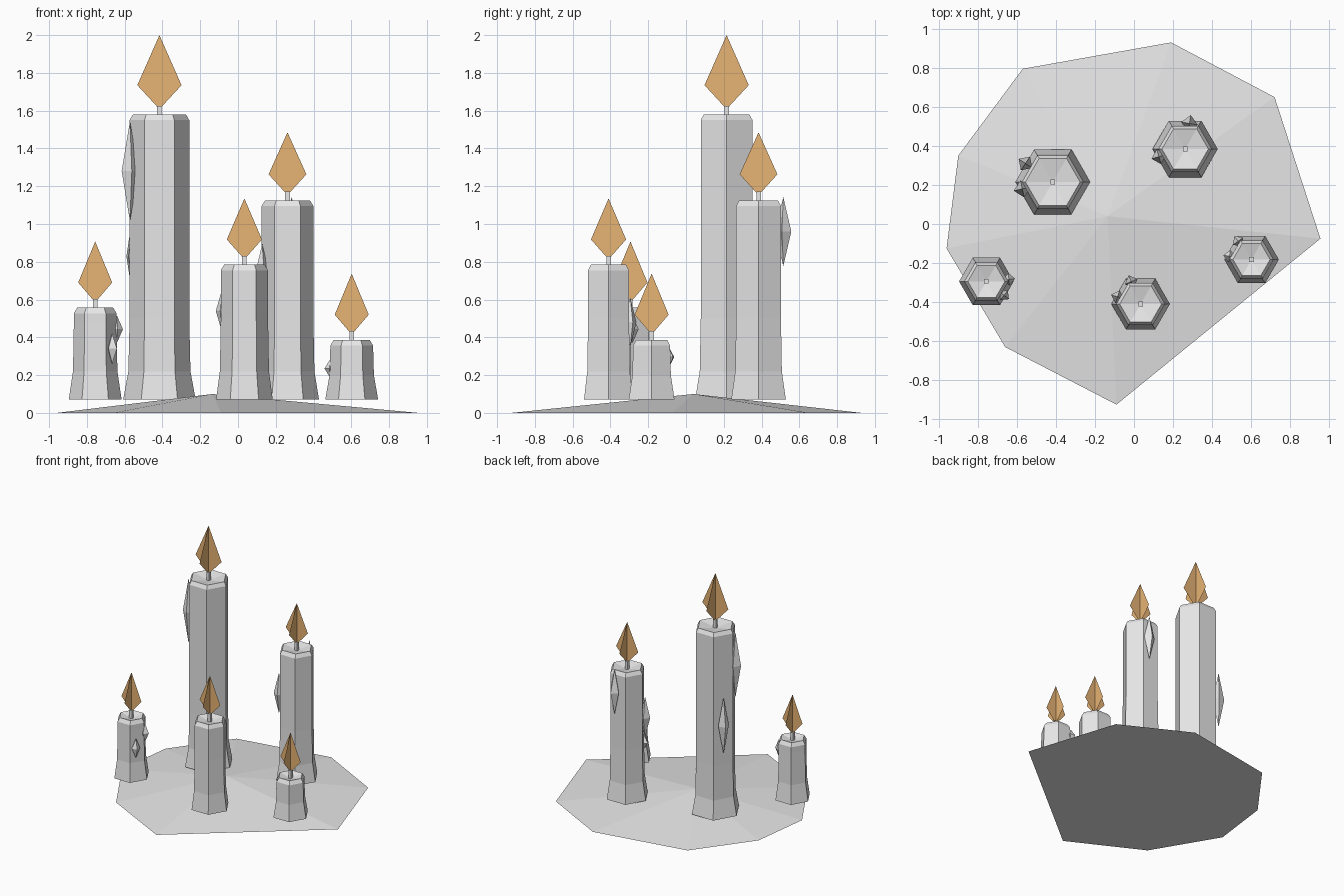
import bpy, math

if "Cube" in bpy.data.objects:
    bpy.data.objects.remove(bpy.data.objects["Cube"])


def material(name, color):
    m = bpy.data.materials.new(name)
    m.diffuse_color = (*color, 1)
    m.use_nodes = True
    m.node_tree.nodes["Principled BSDF"].inputs["Base Color"].default_value = m.diffuse_color
    return m


WAX = material("grey_wax", (0.8, 0.8, 0.8))
FLAME = material("amber_flame", (0.9, 0.51, 0.195))


def make(name, verts, faces, mat):
    me = bpy.data.meshes.new(name)
    me.from_pydata(verts, [], faces)
    me.materials.append(mat)
    ob = bpy.data.objects.new(name, me)
    bpy.context.collection.objects.link(ob)
    return ob


def lathe(name, x, y, profile, sides, angle=0.0):
    """Spin (radius, z) points, listed bottom to top; radius 0 is a pole."""
    verts, rings, faces = [], [], []
    for r, z in profile:
        n = 1 if r == 0 else sides
        rings.append([len(verts) + i for i in range(n)])
        for i in range(n):
            a = angle + 2 * math.pi * i / sides
            verts.append((x + r * math.cos(a), y + r * math.sin(a), z))
    for a, b in zip(rings, rings[1:]):
        for i in range(sides):
            j = (i + 1) % sides
            if len(a) == 1:
                faces.append((a[0], b[j], b[i]))
            elif len(b) == 1:
                faces.append((a[i], a[j], b[0]))
            else:
                faces.append((a[i], a[j], b[j], b[i]))
    if len(rings[0]) > 1:
        faces.append(tuple(reversed(rings[0])))
    if len(rings[-1]) > 1:
        faces.append(tuple(rings[-1]))
    return make(name, verts, faces, WAX)


# Wax puddle: irregular outline rising to a low peak
outline = [(0.955, -0.075), (0.72, 0.65), (0.19, 0.93), (-0.57, 0.795),
           (-0.90, 0.35), (-0.96, -0.125), (-0.66, -0.63), (-0.09, -0.925)]
n = len(outline)
make("wax_puddle", [(x, y, 0) for x, y in outline] + [(-0.135, 0.04, 0.10)],
     [(i, (i + 1) % n, n) for i in range(n)] + [tuple(reversed(range(n)))], WAX)

# x, y, body radius, foot radius, top z, flame middle z, flame top z, flame half width,
# drips as (x, y, z, radius, half height)
candles = [
    (-0.416, 0.215, 0.158, 0.192, 1.58, 1.735, 2.0, 0.117,
     [(-0.572, 0.18, 1.28, 0.045, 0.265), (-0.556, 0.31, 0.83, 0.042, 0.23)]),
    (-0.756, -0.294, 0.113, 0.14, 0.557, 0.69, 0.907, 0.09,
     [(-0.641, -0.283, 0.443, 0.032, 0.073), (-0.666, -0.365, 0.34, 0.032, 0.08)]),
    (0.262, 0.384, 0.137, 0.167, 1.125, 1.263, 1.485, 0.10,
     [(0.284, 0.515, 0.96, 0.043, 0.183), (0.128, 0.345, 0.73, 0.04, 0.165)]),
    (0.034, -0.41, 0.125, 0.15, 0.785, 0.918, 1.135, 0.093,
     [(-0.084, -0.373, 0.54, 0.035, 0.115), (-0.014, -0.295, 0.48, 0.035, 0.13)]),
    (0.602, -0.182, 0.113, 0.14, 0.387, 0.52, 0.737, 0.09,
     [(0.489, -0.165, 0.235, 0.032, 0.05), (0.533, -0.088, 0.295, 0.032, 0.05)]),
]

for k, (x, y, r, foot, top, mid, tip, hw, drips) in enumerate(candles, 1):
    # Candle body: flared foot, chamfered rim and dished top
    lathe(f"candle_{k}", x, y,
          [(foot, 0.07), (r * 1.04, 0.22), (r, min(0.5, top - 0.08)),
           (r, top - 0.03), (r - 0.018, top), (0, top - 0.025)]
          if top > 0.5 else
          [(foot, 0.07), (r * 1.04, 0.20), (r, top - 0.03), (r - 0.018, top),
           (0, top - 0.025)], 6)
    # Wick
    lathe(f"wick_{k}", x, y, [(0.017, top - 0.03), (0.017, top + 0.046)], 4, math.pi / 4)
    # Flame: two crossed flat diamonds
    low = top + 0.028
    make(f"flame_{k}",
         [(x, y, low), (x + hw, y, mid), (x, y, tip), (x - hw, y, mid),
          (x, y, low), (x, y + hw, mid), (x, y, tip), (x, y - hw, mid)],
         [(0, 1, 2, 3), (4, 5, 6, 7)], FLAME)
    # Wax drips: slender bipyramids with an edge facing outwards
    for d, (dx, dy, dz, dr, dh) in enumerate(drips, 1):
        lathe(f"drip_{k}_{d}", dx, dy, [(0, dz - dh), (dr, dz), (0, dz + dh)], 4,
              math.atan2(dy - y, dx - x))
